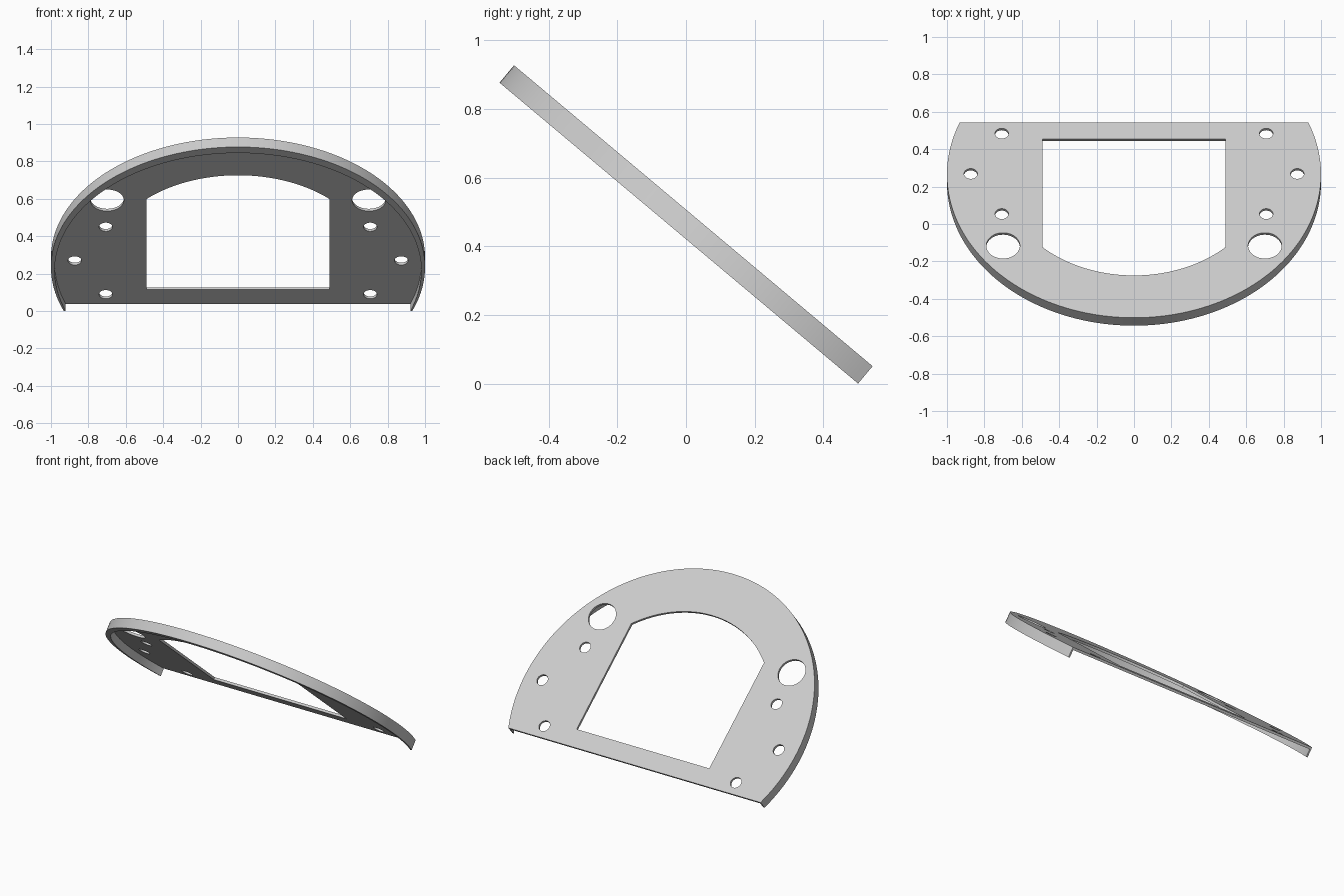
import bpy
from math import radians, sin, cos, asin, pi, sqrt
from mathutils import Matrix

cube = bpy.data.objects.get("Cube")
if cube:
    bpy.data.objects.remove(cube, do_unlink=True)

TILT = radians(40)
CHORD = 0.364      # flat back edge, measured from the disc centre
HEIGHT = 0.066     # full rim height
SKIN = 0.016       # plate thickness
PLACE = Matrix.Translation((0, 0.265, 0.2846)) @ Matrix.Rotation(-TILT, 4, 'X')

grey = bpy.data.materials.new("light_grey")
grey.use_nodes = True
grey.diffuse_color = (0.6, 0.6, 0.6, 1)
grey.node_tree.nodes["Principled BSDF"].inputs["Base Color"].default_value = (0.6, 0.6, 0.6, 1)


def arc(radius, start, end, count, cx=0, cy=0):
    """Points along a circular arc."""
    return [(cx + radius * cos(start + (end - start) * i / count),
             cy + radius * sin(start + (end - start) * i / count))
            for i in range(count + 1)]


def cut_arc(radius, cy=0):
    """Arc round the front, from the left to the right end of the chord."""
    a = asin((CHORD - cy) / radius)
    return arc(radius, a, -pi - a, 144, cy=cy)


def extruded(name, loops, top, bottom):
    """Filled outline with holes, extruded along the tilted normal."""
    curve = bpy.data.curves.new(name, 'CURVE')
    curve.dimensions = '2D'
    curve.fill_mode = 'BOTH'
    curve.extrude = (top - bottom) / 2
    for loop in loops:
        spline = curve.splines.new('POLY')
        spline.points.add(len(loop) - 1)
        for point, (x, y) in zip(spline.points, loop):
            point.co = (x, y, 0, 1)
        spline.use_cyclic_u = True
    obj = bpy.data.objects.new(name, curve)
    bpy.context.collection.objects.link(obj)
    obj.matrix_world = PLACE @ Matrix.Translation((0, 0, (top + bottom) / 2))
    curve.materials.append(grey)
    bpy.ops.object.select_all(action='DESELECT')
    obj.select_set(True)
    bpy.context.view_layer.objects.active = obj
    bpy.ops.object.convert(target='MESH')
    bpy.ops.object.shade_smooth_by_angle(angle=radians(30))
    return bpy.context.object


# Window: straight sides and back, arched front
half, arch = 0.49, 0.705
a = asin(sqrt(arch ** 2 - half ** 2) / arch)
window = [(-half, 0.247), (half, 0.247)] + arc(arch, -a, -pi + a, 48)

# Mirrored screw holes and the larger front holes
holes = []
for side in (-1, 1):
    for x, y, r in ((0.707, 0.286, 0.036), (0.873, 0.005, 0.036),
                    (0.707, -0.275, 0.036), (0.70, -0.497, 0.09)):
        holes.append(arc(r, 0, 2 * pi, 40, side * x, y)[:-1])

# Face plate
extruded("face_plate", [cut_arc(1.0), window] + holes, 0, -SKIN)

# Rim below the plate, thicker at the front
extruded("rim", [cut_arc(1.0) + cut_arc(0.98, 0.03)[::-1]], -SKIN, -HEIGHT)
